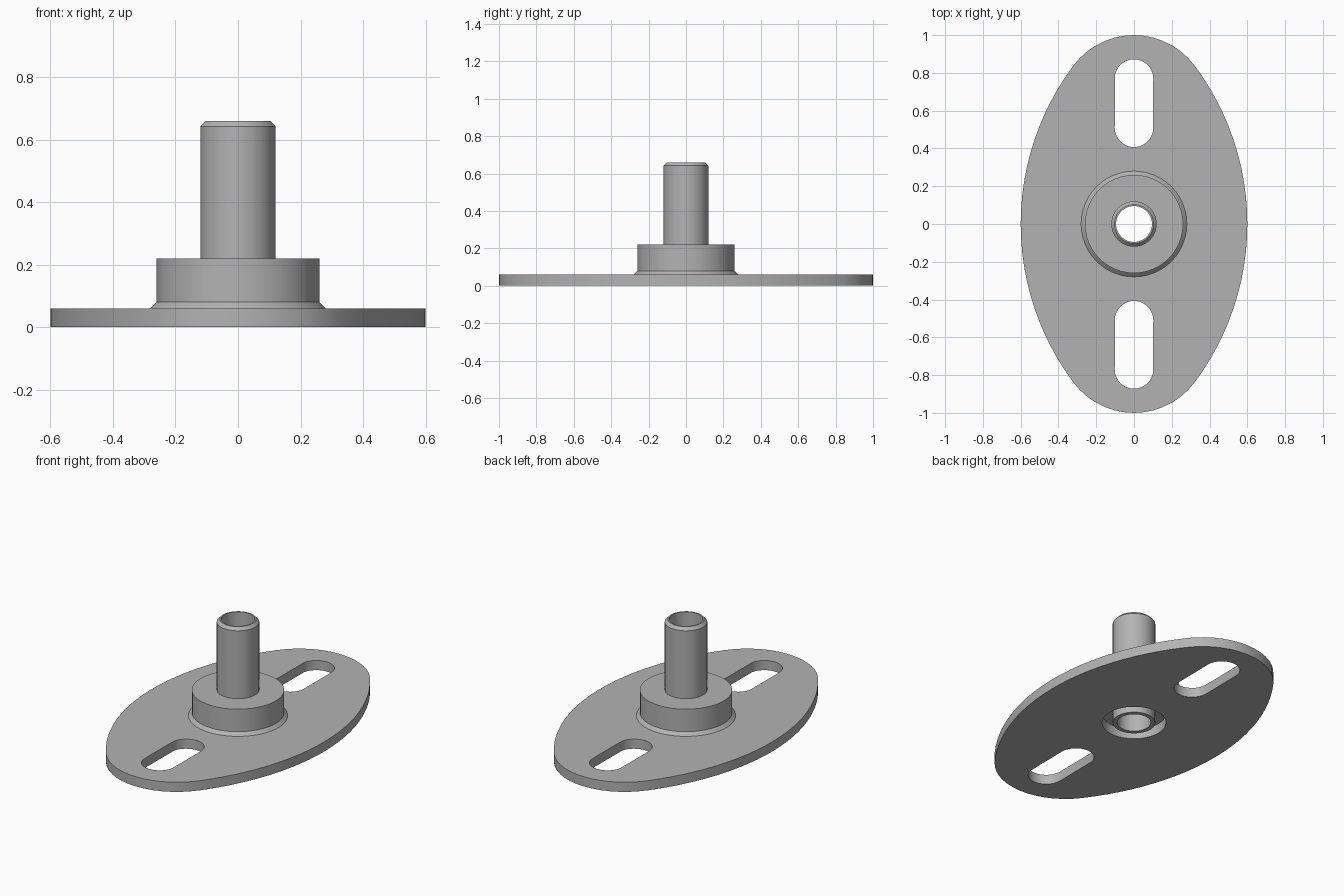
import bpy, bmesh
from math import sin, cos, pi, atan2

default = bpy.data.objects.get("Cube")
if default:
    bpy.data.objects.remove(default, do_unlink=True)

GREY = (0.45, 0.45, 0.45, 1)
steel = bpy.data.materials.new("plain grey metal")
steel.use_nodes = True
steel.diffuse_color = GREY
steel.node_tree.nodes["Principled BSDF"].inputs["Base Color"].default_value = GREY


def finish(name, bm):
    bmesh.ops.recalc_face_normals(bm, faces=bm.faces)
    mesh = bpy.data.meshes.new(name)
    bm.to_mesh(mesh)
    bm.free()
    mesh.materials.append(steel)
    obj = bpy.data.objects.new(name, mesh)
    bpy.context.collection.objects.link(obj)
    bpy.ops.object.select_all(action='DESELECT')
    obj.select_set(True)
    bpy.context.view_layer.objects.active = obj
    bpy.ops.object.shade_smooth_by_angle(angle=pi / 6)
    return obj


def arc(cx, cy, r, start, end, steps):
    """Points on an arc, leaving out the last one."""
    angles = [start + (end - start) * i / steps for i in range(steps)]
    return [(cx + r * cos(a), cy + r * sin(a)) for a in angles]


def lathe(name, profile, segments=48):
    """Revolve a closed (radius, height) profile around z."""
    bm = bmesh.new()
    rings = [[bm.verts.new((r * cos(a), r * sin(a), z)) for r, z in profile]
             for a in (2 * pi * i / segments for i in range(segments))]
    n = len(profile)
    for i in range(segments):
        p, q = rings[i], rings[(i + 1) % segments]
        for j in range(n):
            k = (j + 1) % n
            bm.faces.new((p[j], q[j], q[k], p[k]))
    return finish(name, bm)


def plate(name, loops, thickness):
    """Fill an outline with holes and extrude it up."""
    bm = bmesh.new()
    for loop in loops:
        verts = [bm.verts.new((x, y, 0)) for x, y in loop]
        for a, b in zip(verts, verts[1:] + verts[:1]):
            bm.edges.new((a, b))
    bmesh.ops.triangle_fill(bm, edges=bm.edges[:], use_beauty=True)
    top = bmesh.ops.extrude_face_region(bm, geom=bm.faces[:], use_keep_orig=True)
    raised = [g for g in top["geom"] if isinstance(g, bmesh.types.BMVert)]
    bmesh.ops.translate(bm, verts=raised, vec=(0, 0, thickness))
    return finish(name, bm)


# Oval outline: four tangent arcs, small at the ends and large at the sides
t = atan2(0.6, 0.8)
oval = (arc(-0.8, 0, 1.4, -t, t, 24) + arc(0, 0.6, 0.4, t, pi - t, 14)
        + arc(0.8, 0, 1.4, pi - t, pi + t, 24)
        + arc(0, -0.6, 0.4, pi + t, 2 * pi - t, 14))


def slot(near, far, r=0.102):
    return arc(0, far - r, r, 0, pi, 14) + arc(0, near + r, r, pi, 2 * pi, 14)


# Base plate with two slots and a central clearance hole
plate("base_plate",
      [oval, slot(0.407, 0.872), slot(-0.872, -0.407),
       arc(0, 0, 0.18, 0, 2 * pi, 48)], 0.06)

# Collar with a flared weld at its foot
lathe("collar", [(0.11, 0.06), (0.28, 0.06), (0.26, 0.08),
                 (0.26, 0.22), (0.11, 0.22)])

# Hollow stem with a chamfered rim
lathe("tube", [(0.095, 0.0), (0.12, 0.0), (0.12, 0.642),
               (0.103, 0.66), (0.095, 0.66)])
